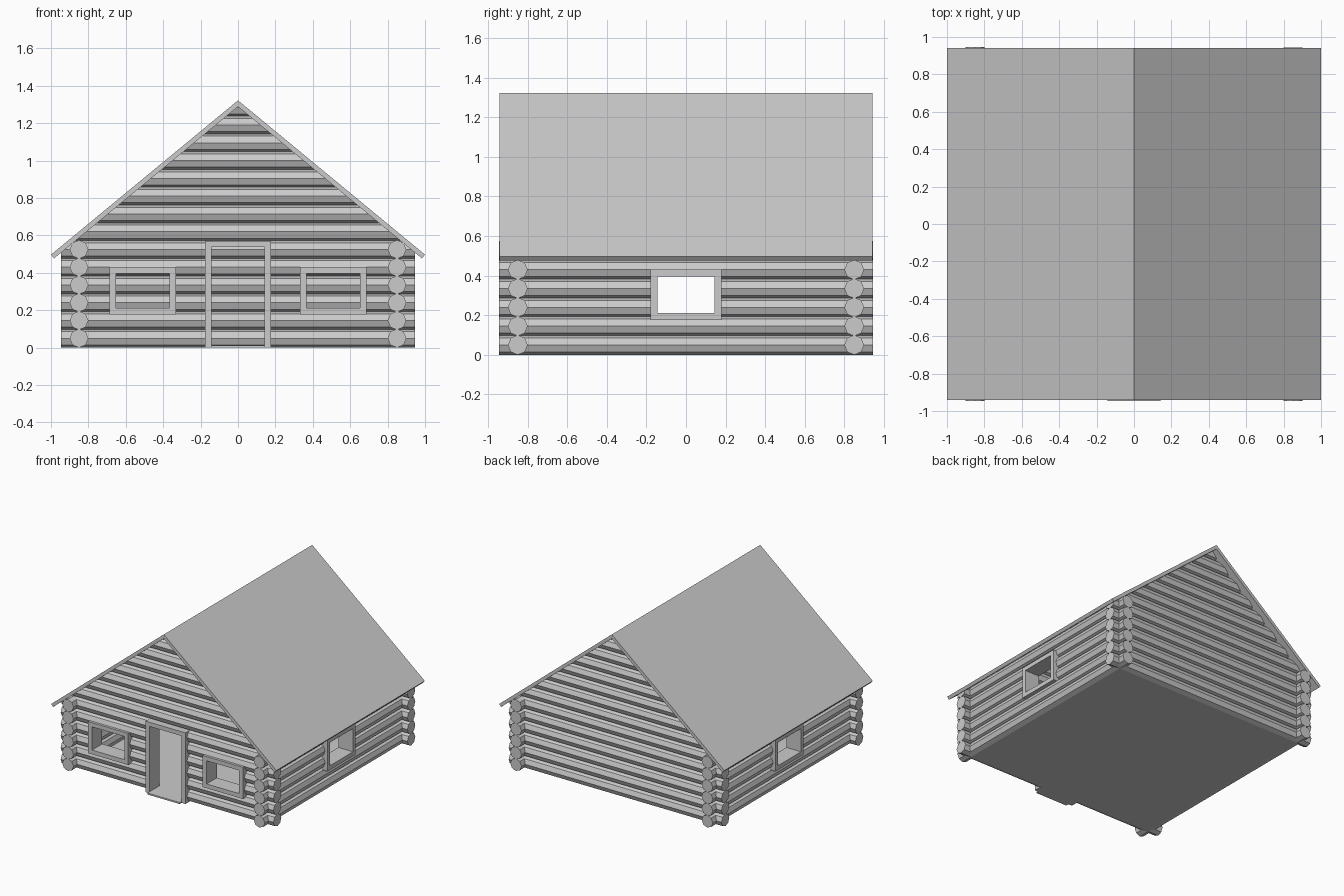
import bpy, bmesh
from math import pi
from mathutils import Matrix, Vector

cube = bpy.data.objects.get("Cube")
if cube:
    bpy.data.objects.remove(cube)

RADIUS, PITCH, WALL, REACH = 0.05, 0.095, 0.85, 0.945
RIDGE, EAVE, THICK = 1.322, 0.497, 0.026
SLOPE = Vector((RIDGE - EAVE, 0, 1)).normalized()
UNDER = Vector((0, 0, RIDGE - THICK / SLOPE.z))

# Single matte grey
grey = bpy.data.materials.new("plain grey")
grey.use_nodes = True
colour = (0.6, 0.6, 0.6, 1)
grey.diffuse_color = colour
grey.node_tree.nodes["Principled BSDF"].inputs["Base Color"].default_value = colour


def finish(name, bm):
    bmesh.ops.recalc_face_normals(bm, faces=bm.faces)
    mesh = bpy.data.meshes.new(name)
    bm.to_mesh(mesh)
    bm.free()
    mesh.materials.append(grey)
    obj = bpy.data.objects.new(name, mesh)
    bpy.context.collection.objects.link(obj)
    return obj


def add_box(bm, low, high):
    low, high = Vector(low), Vector(high)
    place = Matrix.Translation((low + high) / 2) @ Matrix.Diagonal((*(high - low), 1))
    bmesh.ops.create_cube(bm, size=1, matrix=place)


def clip(bm, point, normal):
    """Remove everything on the normal's side and cap the cut."""
    if not bm.faces:
        return
    cut = bmesh.ops.bisect_plane(bm, geom=bm.verts[:] + bm.edges[:] + bm.faces[:],
                                 plane_co=point, plane_no=normal, clear_outer=True)
    edges = [e for e in cut["geom_cut"] if isinstance(e, bmesh.types.BMEdge) and e.is_boundary]
    if edges:
        bmesh.ops.holes_fill(bm, edges=edges, sides=0)


def add_log(wall, start, end, z, turn, above=None, below=None):
    """One octagonal log piece, optionally kept only above or below a height."""
    bm = bmesh.new()
    place = turn @ Matrix.Translation(((start + end) / 2, -WALL, z)) @ Matrix.Rotation(pi / 2, 4, "Y")
    bmesh.ops.create_cone(bm, cap_ends=True, segments=8, radius1=RADIUS,
                          radius2=RADIUS, depth=end - start, matrix=place)
    for side in (-1, 1):
        clip(bm, UNDER, (side * SLOPE.x, 0, SLOPE.z))
    if above is not None:
        clip(bm, (0, 0, above), (0, 0, -1))
    if below is not None:
        clip(bm, (0, 0, below), (0, 0, 1))
    bmesh.ops.recalc_face_normals(bm, faces=bm.faces)
    piece = bpy.data.meshes.new("piece")
    bm.to_mesh(piece)
    bm.free()
    wall.from_mesh(piece)
    bpy.data.meshes.remove(piece)


def build_wall(name, angle, rows, openings):
    """Stack logs, leaving openings given as (left, right, bottom, top)."""
    bm = bmesh.new()
    turn = Matrix.Rotation(angle, 4, "Z")
    for row in range(rows):
        z = RADIUS + PITCH * row
        start = -REACH
        for left, right, bottom, top in openings:
            if z + RADIUS > bottom and z - RADIUS < top:
                add_log(bm, start, left, z, turn)
                if z + RADIUS > top:
                    add_log(bm, left, right, z, turn, above=top)
                if z - RADIUS < bottom and bottom > 0:
                    add_log(bm, left, right, z, turn, below=bottom)
                start = right
        add_log(bm, start, REACH, z, turn)
    finish(name, bm)


def build_frame(name, angle, opening, trim=0.034):
    """Deep boxed trim lining an opening; doors have no bottom rail."""
    left, right, bottom, top = opening
    out, back = -0.92, -0.79
    foot = bottom - trim if bottom > 0 else 0
    bm = bmesh.new()
    add_box(bm, (left - trim, out, foot), (left, back, top + trim))
    add_box(bm, (right, out, foot), (right + trim, back, top + trim))
    add_box(bm, (left, out, top), (right, back, top + trim))
    if bottom > 0:
        add_box(bm, (left, out, foot), (right, back, bottom))
    bm.transform(Matrix.Rotation(angle, 4, "Z"))
    finish(name, bm)


# Openings
door = (-0.143, 0.143, 0, 0.537)
right_window = (-0.653, -0.365, 0.211, 0.397)
left_window = (0.365, 0.653, 0.211, 0.397)
side_window = (-0.145, 0.145, 0.211, 0.397)

# Log walls, with gables front and back
build_wall("front_log_wall", 0, 14, [right_window, door, left_window])
build_wall("back_log_wall", pi, 14, [])
build_wall("left_log_wall", pi / 2, 6, [side_window])
build_wall("right_log_wall", -pi / 2, 6, [side_window])

# Door and window frames
build_frame("door_frame", 0, door)
build_frame("front_right_window_frame", 0, right_window)
build_frame("front_left_window_frame", 0, left_window)
build_frame("left_window_frame", pi / 2, side_window)
build_frame("right_window_frame", -pi / 2, side_window)

# Floor slab and door sill
bm = bmesh.new()
add_box(bm, (-WALL, -WALL, 0), (WALL, WALL, 0.012))
finish("floor", bm)
bm = bmesh.new()
add_box(bm, (door[0], -REACH, 0), (door[1], -WALL, 0.012))
finish("door_sill", bm)

# Pitched roof: a chevron profile extruded front to back
bm = bmesh.new()
inner = Vector((1, 0, EAVE)) - SLOPE * THICK
profile = [(-1, EAVE), (0, RIDGE), (1, EAVE), (inner.x, inner.z), (0, UNDER.z), (-inner.x, inner.z)]
face = bm.faces.new([bm.verts.new((x, -0.942, z)) for x, z in profile])
result = bmesh.ops.extrude_face_region(bm, geom=[face])
moved = [v for v in result["geom"] if isinstance(v, bmesh.types.BMVert)]
bmesh.ops.translate(bm, verts=moved, vec=(0, 1.884, 0))
finish("roof", bm)
